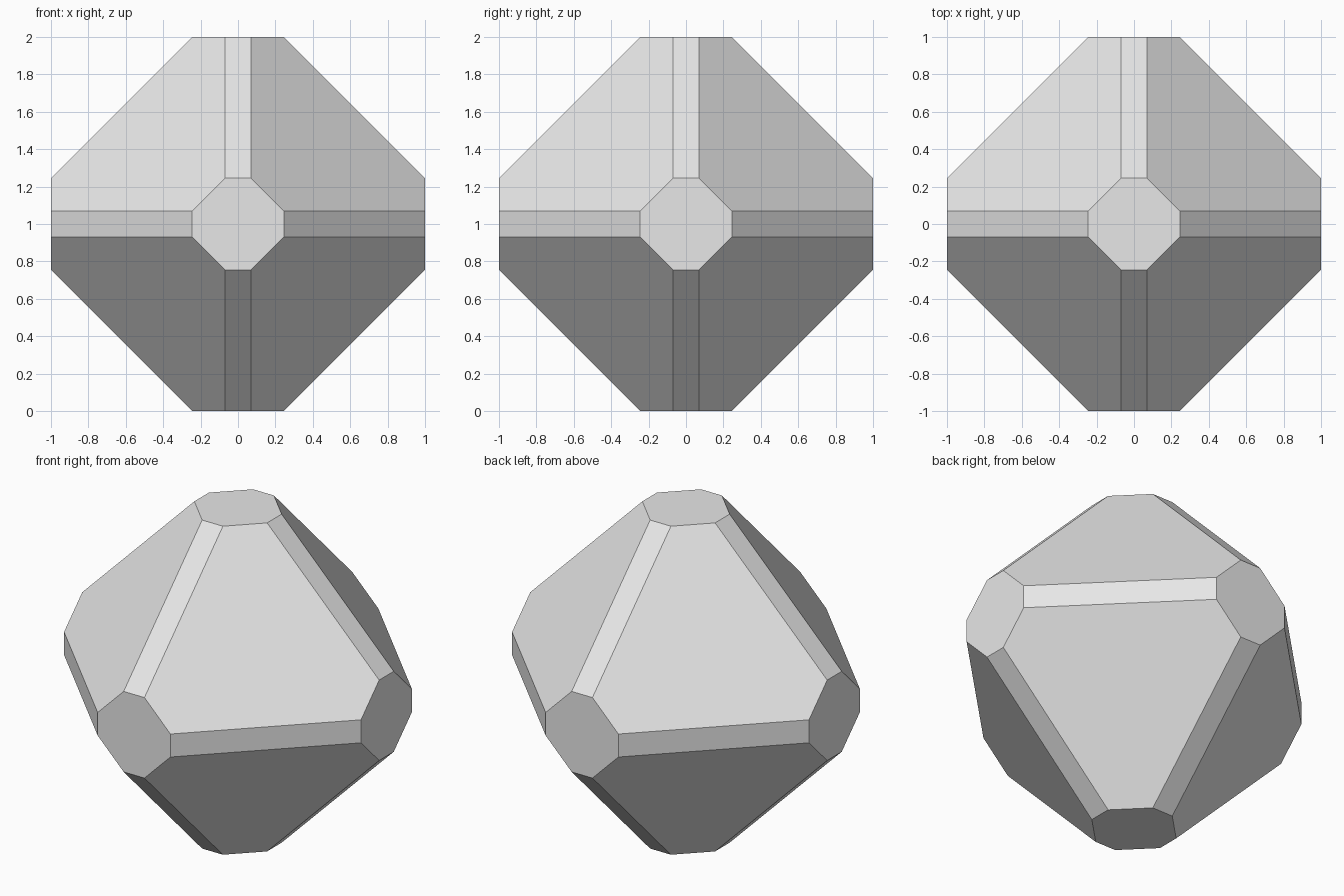
import bpy
import bmesh
import math
from itertools import permutations, product
from mathutils import Vector

RADIUS = 1.0      # distance from the centre to each octagonal tip face
TIP = 0.245       # half width of a tip face
BEVEL = 0.07      # half width of a bevelled edge

default_cube = bpy.data.objects.get("Cube")
if default_cube:
    bpy.data.objects.remove(default_cube, do_unlink=True)

# Plain grey surface
grey = bpy.data.materials.new("light_grey")
grey.use_nodes = True
colour = (0.8, 0.8, 0.8, 1.0)
grey.diffuse_color = colour
grey.node_tree.nodes["Principled BSDF"].inputs["Base Color"].default_value = colour

# Octahedron with cut tips and bevelled edges: hull of every mirrored corner
bm = bmesh.new()
centre = Vector((0, 0, RADIUS))
for corner in permutations((RADIUS, TIP, BEVEL)):
    for signs in product((-1, 1), repeat=3):
        bm.verts.new(centre + Vector(corner) * Vector(signs))
bmesh.ops.convex_hull(bm, input=bm.verts)

# Merge the hull triangles into flat octagons, hexagons and rectangles
bmesh.ops.dissolve_limit(bm, angle_limit=math.radians(2),
                         verts=bm.verts, edges=bm.edges)
bmesh.ops.recalc_face_normals(bm, faces=bm.faces)

mesh = bpy.data.meshes.new("bevelled_octahedron")
bm.to_mesh(mesh)
bm.free()
mesh.materials.append(grey)
solid = bpy.data.objects.new("bevelled_octahedron", mesh)
bpy.context.collection.objects.link(solid)
